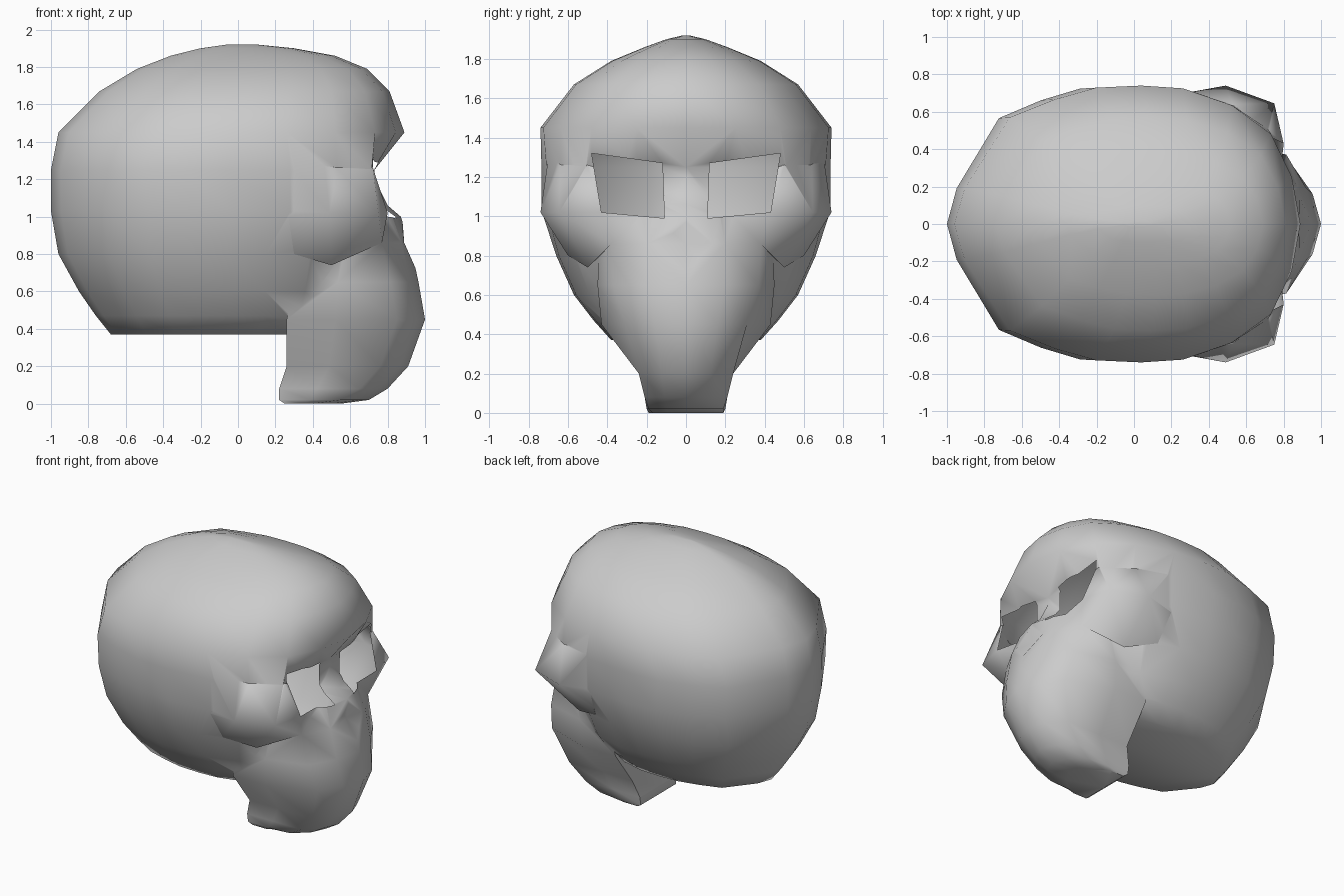
import bpy, bmesh, math

if "Cube" in bpy.data.objects:
    bpy.data.objects.remove(bpy.data.objects["Cube"])

def finish(name, bm):
    bmesh.ops.recalc_face_normals(bm, faces=bm.faces)
    me = bpy.data.meshes.new(name)
    bm.to_mesh(me)
    bm.free()
    ob = bpy.data.objects.new(name, me)
    bpy.context.collection.objects.link(ob)
    return ob

def loft(name, rings):
    bm = bmesh.new()
    vs = [[bm.verts.new(p) for p in r] for r in rings]
    n = len(rings[0])
    for a, b in zip(vs, vs[1:]):
        for i in range(n):
            j = (i + 1) % n
            bm.faces.new((a[i], a[j], b[j], b[i]))
    bm.faces.new(vs[0])
    bm.faces.new(vs[-1])
    return finish(name, bm)

def mirror_ring(half, z):
    # half outline runs from y=0 at the back to y=0 at the front
    full = half + [(x, -y) for x, y in reversed(half) if y > 1e-6]
    return [(x, y, z) for x, y in full]

def hull(name, pts):
    bm = bmesh.new()
    vs = [bm.verts.new(p) for p in pts]
    bmesh.ops.convex_hull(bm, input=vs)
    return finish(name, bm)

def boolean(target, other, op):
    m = target.modifiers.new(op, 'BOOLEAN')
    m.operation = op
    m.solver = 'EXACT'
    m.object = other
    bpy.context.view_layer.objects.active = target
    bpy.ops.object.modifier_apply(modifier=m.name)
    bpy.data.objects.remove(other)

# Cranium: one plan outline scaled per level (z, back x, front x, half width)
plan = [(-1, 0), (-.94, .26), (-.68, .77), (-.42, .9), (-.18, .985), (.08, 1),
        (.32, .98), (.6, .86), (.83, .65), (.95, .34), (1, 0)]
flat_front = [(.28, .71), (.53, .635), (.715, .51), (.725, .25), (.73, 0)]
levels = [(.37, -.68, .5, .38), (.47, -.76, .6, .47), (.6, -.85, .66, .57),
          (.8, -.96, .72, .66), (1.03, -1, .80, .735), (1.25, -1, .735, .735),
          (1.45, -.96, .89, .74), (1.67, -.74, .81, .57), (1.79, -.54, .69, .38),
          (1.86, -.36, .52, .21), (1.9, -.2, .3, .1), (1.92, -.06, .1, .015)]
rings = []
for z, xb, xf, w in levels:
    c, h = (xb + xf) / 2, (xf - xb) / 2
    half = [(c + h * u, w * v) for u, v in plan]
    if 1 < z < 1.3:                     # flat eye plane
        half[-5:] = flat_front
    rings.append(mirror_ring(half, z))
skull = loft("skull", rings)

# Face and jaw: (z, front x, front half width, back half width, back x)
jaw = [(0, .55, .17, .19, .25), (.02, .7, .19, .2, .22), (.08, .8, .21, .21, .22),
       (.2, .91, .24, .24, .26), (.45, 1.0, .31, .43, .26), (.65, .965, .37, .45, .3),
       (.86, .92, .38, .44, .35), (1.0, .87, .33, .45, .35), (1.06, .8, .25, .4, .35),
       (1.24, .71, .1, .2, .35)]
rings = []
for z, xf, w, wb, xb in jaw:
    rings.append(mirror_ring([(xb, 0), (xb, wb), (.35 * xf + .65 * xb, wb),
                              (xf - .15, w), (xf - .045, w * .52), (xf, 0)], z))
boolean(skull, loft("jaw", rings), 'UNION')

# Cheekbones rising into the temples
cheek = [(.27, .7, 1.0), (.49, .74, 1.02), (.75, .645, 1.02), (.8, .43, 1.02),
         (.77, .38, .86), (.5, .5, .74), (.3, .6, .8), (.53, .64, 1.26),
         (.28, .7, 1.3), (.722, .5, 1.26), (.73, .3, 1.2), (.78, .2, 1.02)]
for s in (1, -1):
    boolean(skull, hull("cheekbone", [(x, s * y, z) for x, y, z in cheek]), 'UNION')

# Shallow nasal hollow
boolean(skull, hull("nose_cutter", [(.86, 0, .86), (.9, .19, .86), (.9, -.19, .86),
                                    (.885, 0, 1.0), (.965, 0, .7), (1.2, 0, .86)]), 'DIFFERENCE')

# Eye sockets: cut, then drop the cut walls so they open into the hollow skull
eye = [(.12, 1.27), (.48, 1.32), (.43, 1.02), (.11, .99)]
planes = []
for s in (1, -1):
    cutter = hull("socket_cutter", [(x, s * y, z) for x in (.38, 1.1) for y, z in eye])
    planes += [(p.center.copy(), p.normal.copy()) for p in cutter.data.polygons]
    boolean(skull, cutter, 'DIFFERENCE')
bm = bmesh.new()
bm.from_mesh(skull.data)
bm.normal_update()
walls = [f for f in bm.faces
         if any(abs(f.normal.dot(n)) > .999
                and all(abs((v.co - c).dot(n)) < 1e-3 for v in f.verts) for c, n in planes)]
bmesh.ops.delete(bm, geom=walls, context='FACES')
bm.to_mesh(skull.data)
bm.free()

bpy.ops.object.select_all(action='DESELECT')
skull.select_set(True)
bpy.context.view_layer.objects.active = skull
bpy.ops.object.shade_smooth_by_angle(angle=math.radians(60))
